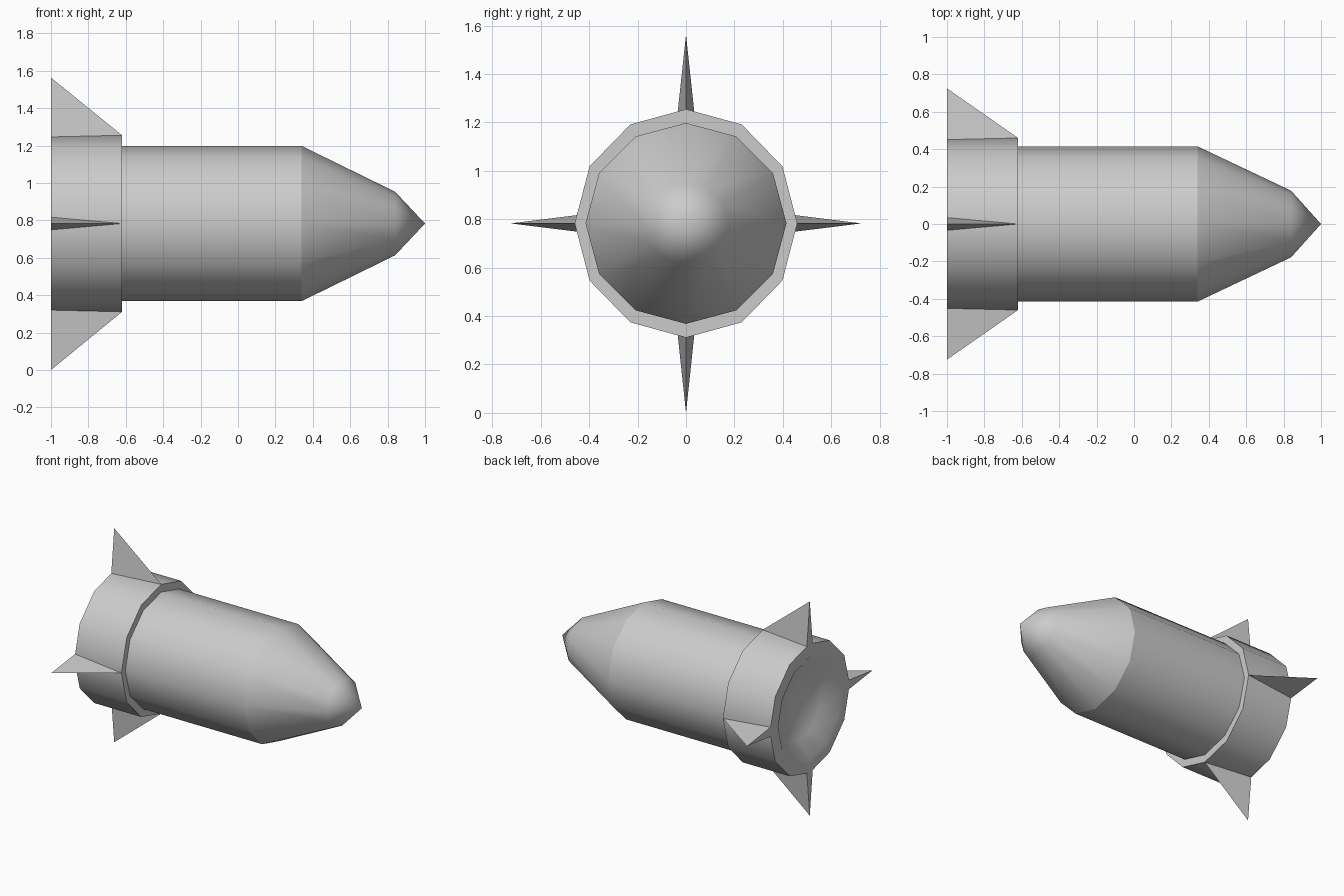
import bpy, bmesh, math

if "Cube" in bpy.data.objects:
    bpy.data.objects.remove(bpy.data.objects["Cube"])

CZ = 0.783      # height of the rocket axis
SIDES = 12


def finish(name, bm, smooth):
    bmesh.ops.recalc_face_normals(bm, faces=bm.faces)
    mesh = bpy.data.meshes.new(name)
    bm.to_mesh(mesh)
    bm.free()
    ob = bpy.data.objects.new(name, mesh)
    bpy.context.collection.objects.link(ob)
    if smooth:
        bpy.ops.object.select_all(action='DESELECT')
        ob.select_set(True)
        bpy.context.view_layer.objects.active = ob
        bpy.ops.object.shade_smooth_by_angle(angle=math.radians(40))
    return ob


def lathe(name, profile):
    """Revolve (x, y radius, z radius) stations about the long axis."""
    bm = bmesh.new()
    rings = []
    for x, ry, rz in profile:
        if ry == 0:
            rings.append([bm.verts.new((x, 0, CZ))] * SIDES)
            continue
        angles = [2 * math.pi * i / SIDES for i in range(SIDES)]
        rings.append([bm.verts.new((x, ry * math.cos(a), CZ + rz * math.sin(a)))
                      for a in angles])
    for a, b in zip(rings, rings[1:]):
        for i in range(SIDES):
            j = (i + 1) % SIDES
            bm.faces.new(list(dict.fromkeys((a[i], a[j], b[j], b[i]))))
    return finish(name, bm, True)


# Body with pointed nose, crisp crease where the nose begins
body = lathe("fuselage", [(-0.62, 0.415, 0.415), (0.34, 0.415, 0.415),
                          (0.84, 0.178, 0.17), (1.0, 0, 0)])
for e in body.data.edges:
    if all(abs(body.data.vertices[v].co.x - 0.34) < 1e-4 for v in e.vertices):
        e.use_edge_sharp = True

# Wider tail collar with a dished exhaust recess
RY, RZ = 0.46, 0.472
lathe("tail_collar", [(-0.62, 0.415, 0.415), (-0.62, RY, RZ), (-1, RY, RZ),
                      (-1, 0.365, 0.375), (-0.92, 0.25, 0.257), (-0.88, 0, 0)])

# Four wedge fins, each rising from the collar front to a tip at the tail
for name, turn, root, tip in (("fin_left", 0, RY, 0.725), ("fin_top", 1, RZ, 0.78),
                              ("fin_right", 2, RY, 0.725), ("fin_bottom", 3, RZ, 0.783)):
    c, s = round(math.cos(turn * math.pi / 2)), round(math.sin(turn * math.pi / 2))
    bm = bmesh.new()
    pts = [(-0.62, root, 0), (-1, root - 0.009, 0.034), (-1, root - 0.009, -0.034), (-1, tip, 0)]
    v = [bm.verts.new((x, r * c - w * s, CZ + r * s + w * c)) for x, r, w in pts]
    for f in ((0, 1, 3), (0, 3, 2), (1, 2, 3), (0, 2, 1)):
        bm.faces.new([v[i] for i in f])
    finish(name, bm, False)
